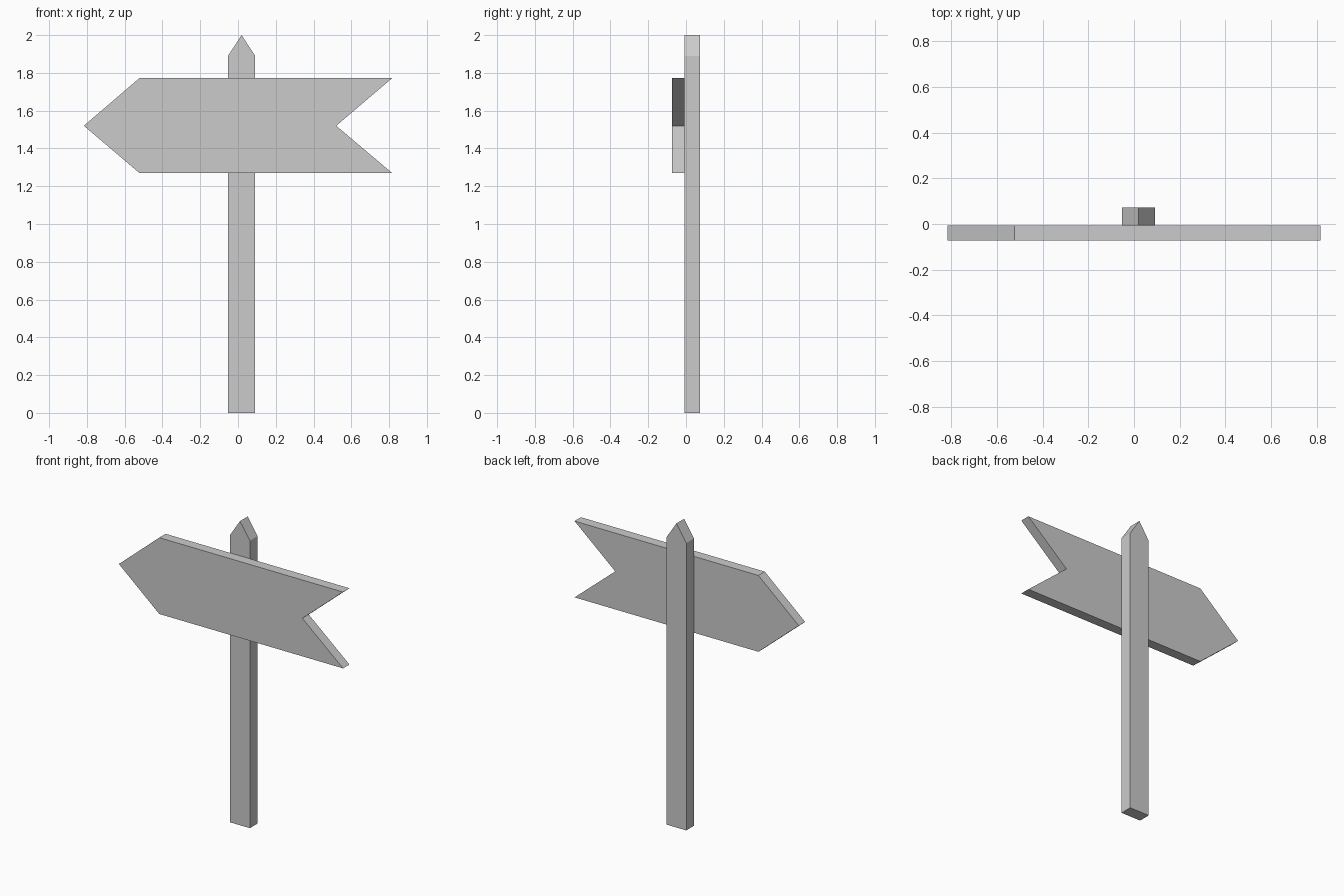
import bpy, bmesh

if "Cube" in bpy.data.objects:
    bpy.data.objects.remove(bpy.data.objects["Cube"])


def extrude_profile(name, profile, y_front, y_back):
    """Solid made from an x-z outline pushed along y."""
    bm = bmesh.new()
    face = bm.faces.new([bm.verts.new((x, y_front, z)) for x, z in profile])
    result = bmesh.ops.extrude_face_region(bm, geom=[face])
    moved = [g for g in result["geom"] if isinstance(g, bmesh.types.BMVert)]
    bmesh.ops.translate(bm, verts=moved, vec=(0, y_back - y_front, 0))
    bmesh.ops.recalc_face_normals(bm, faces=bm.faces)
    mesh = bpy.data.meshes.new(name)
    bm.to_mesh(mesh)
    bm.free()
    obj = bpy.data.objects.new(name, mesh)
    bpy.context.collection.objects.link(obj)
    return obj


JOIN_Y = -0.007   # plane where the board meets the post
HALF_DEPTH = 0.073

# Upright post with a pointed top
extrude_profile("post",
                [(-0.053, 0), (0.091, 0), (0.091, 1.89), (0.019, 2.0), (-0.053, 1.89)],
                JOIN_Y, HALF_DEPTH)

# Arrow board with a pointed left end and a notched right end
extrude_profile("arrow_board",
                [(-0.816, 1.52), (-0.522, 1.27), (0.816, 1.27),
                 (0.52, 1.52), (0.816, 1.772), (-0.522, 1.772)],
                -HALF_DEPTH, JOIN_Y)
